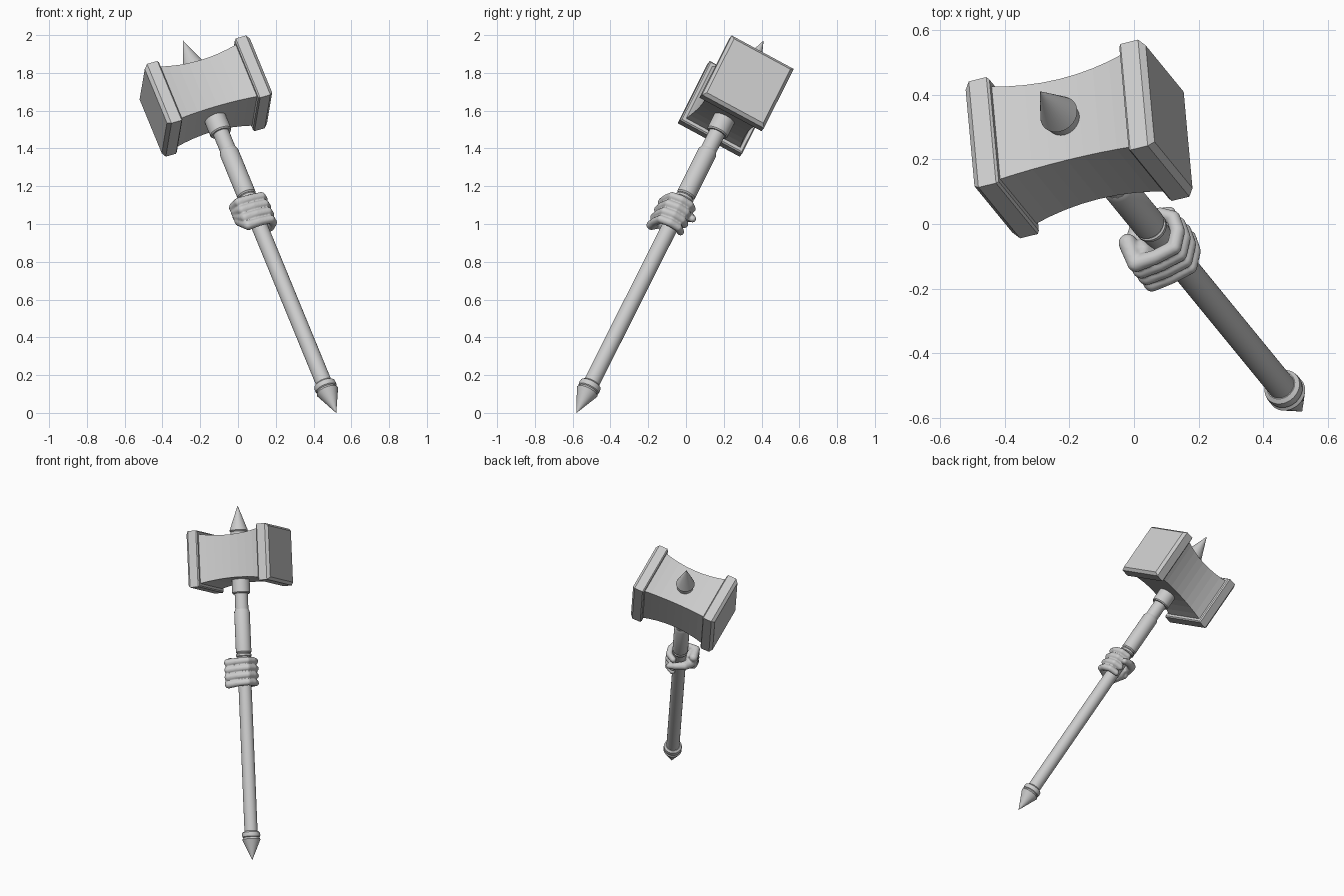
import bpy, bmesh, math
from mathutils import Matrix, Vector

if "Cube" in bpy.data.objects:
    bpy.data.objects.remove(bpy.data.objects["Cube"])

# Tilted frame: local x = head length, y = head depth, z = handle axis, origin at the bottom tip
U = Vector((-0.345, 0.4215, 0.8387)).normalized()
W = Vector((-0.08, 0.877, -0.474))
W = (W - U * W.dot(U)).normalized()
H = W.cross(U)
FRAME = Matrix.Translation((0.52, -0.58, 0.0)) @ Matrix((H, W, U)).transposed().to_4x4()


def finish(name, bm, smooth=None):
    bmesh.ops.recalc_face_normals(bm, faces=bm.faces)
    me = bpy.data.meshes.new(name)
    bm.to_mesh(me)
    bm.free()
    ob = bpy.data.objects.new(name, me)
    bpy.context.collection.objects.link(ob)
    ob.matrix_world = FRAME
    if smooth:
        bpy.ops.object.select_all(action='DESELECT')
        ob.select_set(True)
        bpy.context.view_layer.objects.active = ob
        bpy.ops.object.shade_smooth_by_angle(angle=math.radians(smooth))
    return ob


def loft(name, rings, smooth=None):
    """Skin closed rings of points and cap both ends."""
    bm = bmesh.new()
    vs = [[bm.verts.new(p) for p in r] for r in rings]
    n = len(vs[0])
    for a, b in zip(vs, vs[1:]):
        for i in range(n):
            j = (i + 1) % n
            bm.faces.new((a[i], a[j], b[j], b[i]))
    bm.faces.new(vs[0])
    bm.faces.new(vs[-1])
    return finish(name, bm, smooth)


def turned(name, profile, n=32):
    """Round part from (radius, height) pairs along the handle."""
    ang = [2 * math.pi * i / n for i in range(n)]
    return loft(name, [[(r * math.cos(a), r * math.sin(a), z) for a in ang]
                       for r, z in profile], 30)


def squared(name, profile, zc=2.0):
    """Square part from (position along head, half size) pairs."""
    corners = ((-1, -1), (1, -1), (1, 1), (-1, 1))
    return loft(name, [[(x, s * a, zc + s * b) for a, b in corners] for x, s in profile])


# Handle
turned("shaft", [(0.043, 0.12), (0.043, 1.95)])
turned("pommel_spike", [(0.0005, 0.0), (0.06, 0.135), (0.052, 0.148)])
turned("pommel_ring", [(0.05, 0.145), (0.058, 0.152), (0.06, 0.165), (0.058, 0.18), (0.046, 0.19)])
turned("grip_ring", [(0.046, 1.345), (0.05, 1.35), (0.05, 1.362), (0.045, 1.366)])
turned("grip_sleeve", [(0.045, 1.37), (0.051, 1.378), (0.051, 1.645), (0.044, 1.66)])
turned("neck_collar", [(0.054, 1.765), (0.059, 1.772), (0.059, 1.88)])

# Hammer head with concave waist
body = []
for i in range(9):
    x = -0.225 + 0.45 * i / 8
    body.append((x, 0.143 + 0.022 * (x / 0.225) ** 2))
squared("head_body", body)
for side, label in ((-1, "left"), (1, "right")):
    squared("head_cap_" + label, [(side * 0.215, 0.18), (side * 0.222, 0.187),
                                  (side * 0.28, 0.187), (side * 0.298, 0.17)])

# Top spike and its collar
turned("top_collar", [(0.054, 2.12), (0.054, 2.18)])
turned("top_spike", [(0.052, 2.172), (0.061, 2.182), (0.0005, 2.349)])

# Gripping hand: strands of overlapping balls fused by a voxel remesh
hand = bmesh.new()


def ball(p, r):
    bmesh.ops.create_icosphere(hand, subdivisions=2, radius=1,
                               matrix=Matrix.Translation(p) @ Matrix.Diagonal(Vector(r).to_4d()))


def strand(points):
    for (p, r), (q, s) in zip(points, points[1:]):
        for i in range(9):
            k = i / 8
            ball(Vector(p).lerp(Vector(q), k), [r + (s - r) * k] * 3)


for i, scale in enumerate((0.92, 1.0, 1.0, 0.95)):
    z = 1.165 + 0.048 * i
    zw = 1.25 + 0.028 * (i - 1.5)
    f = 0.025 * scale
    strand([((-0.092, -0.015, zw + 0.025), 0.03), ((-0.076, -0.086, z - 0.004), 0.027),
            ((-0.01, -0.082, z), f), ((0.055, -0.066, z + 0.003), f), ((0.072, -0.015, z + 0.005), f),
            ((0.062, 0.035, z + 0.006), f * 0.95), ((0.02, 0.06, z + 0.006), f * 0.88)])
ball((-0.06, -0.04, 1.24), (0.05, 0.06, 0.085))
strand([((-0.085, 0.0, 1.27), 0.034), ((-0.06, 0.05, 1.285), 0.03),
        ((-0.01, 0.076, 1.28), 0.024), ((0.035, 0.085, 1.262), 0.02)])
fist = finish("hand", hand)
rm = fist.modifiers.new("fuse", 'REMESH')
rm.mode = 'VOXEL'
rm.voxel_size = 0.005
rm.use_smooth_shade = True
sm = fist.modifiers.new("soften", 'SMOOTH')
sm.iterations = 4
